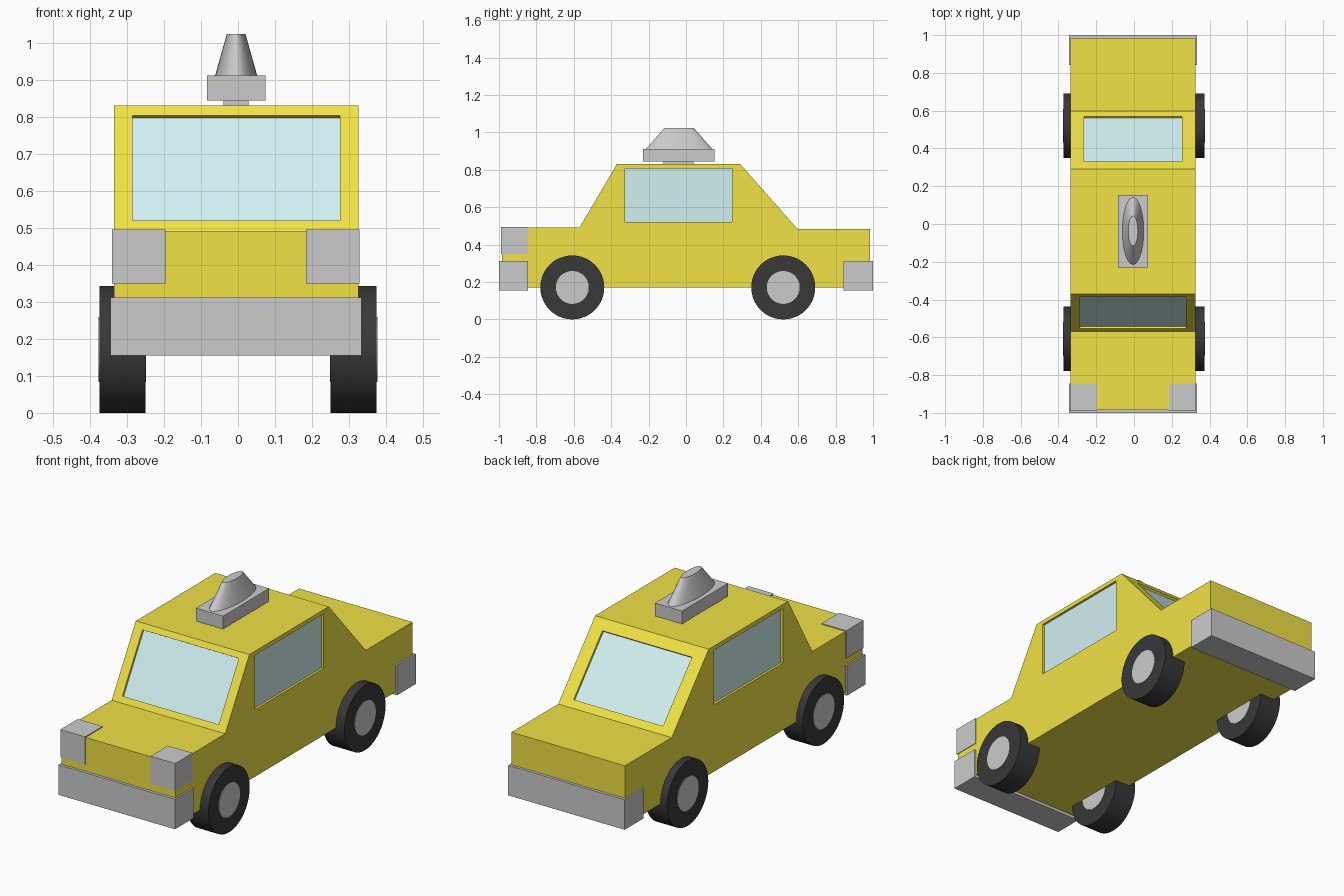
import bpy, bmesh, math
from mathutils import Vector, Matrix

if "Cube" in bpy.data.objects:
    bpy.data.objects.remove(bpy.data.objects["Cube"])

CX = -0.005  # body centre line


def material(name, rgb):
    m = bpy.data.materials.new(name)
    m.diffuse_color = (*rgb, 1)
    m.use_nodes = True
    m.node_tree.nodes["Principled BSDF"].inputs["Base Color"].default_value = m.diffuse_color
    return m


YELLOW = material("yellow_paint", (0.87, 0.76, 0.06))
BLACK = material("black_rubber", (0.04, 0.04, 0.04))
GLASS = material("window_glass", (0.64, 0.87, 0.88))


def add_object(name, bm, mat=None):
    bmesh.ops.recalc_face_normals(bm, faces=bm.faces)
    mesh = bpy.data.meshes.new(name)
    bm.to_mesh(mesh)
    bm.free()
    ob = bpy.data.objects.new(name, mesh)
    bpy.context.collection.objects.link(ob)
    if mat:
        mesh.materials.append(mat)
    return ob


def slab(name, centre, axes, size, mat=None):
    """Box with given axis directions and full sizes."""
    bm = bmesh.new()
    bmesh.ops.create_cube(bm, size=1)
    rot = Matrix(axes).transposed().to_4x4()
    bm.transform(Matrix.Translation(centre) @ rot @ Matrix.Diagonal((*size, 1)))
    return add_object(name, bm, mat)


def box(name, x, y, z, mat=None):
    """Box from (min, max) ranges."""
    centre = [(a + b) / 2 for a, b in (x, y, z)]
    size = [b - a for a, b in (x, y, z)]
    return slab(name, centre, [(1, 0, 0), (0, 1, 0), (0, 0, 1)], size, mat)


def cylinder_x(name, x, y, z, r, mat=None):
    bpy.ops.mesh.primitive_cylinder_add(
        vertices=48, radius=r, depth=x[1] - x[0],
        location=((x[0] + x[1]) / 2, y, z), rotation=(0, math.pi / 2, 0))
    ob = bpy.context.object
    ob.name = name
    if mat:
        ob.data.materials.append(mat)
    bpy.ops.object.shade_smooth_by_angle(angle=math.radians(30))


# Body: side profile extruded across the width
profile = [(-0.985, 0.17), (-0.985, 0.49), (-0.57, 0.49), (-0.37, 0.83),
           (0.29, 0.83), (0.597, 0.483), (0.985, 0.483), (0.985, 0.17)]
bm = bmesh.new()
face = bm.faces.new([bm.verts.new((CX - 0.33, y, z)) for y, z in profile])
ext = bmesh.ops.extrude_face_region(bm, geom=[face])
bmesh.ops.translate(bm, vec=(0.66, 0, 0),
                    verts=[v for v in ext["geom"] if isinstance(v, bmesh.types.BMVert)])
body = add_object("body", bm, YELLOW)


# Windows: shallow recess cut in the body, with a glass pane at the bottom
def window(name, centre, across, up, width, height):
    c, u, v = Vector(centre), Vector(across).normalized(), Vector(up).normalized()
    n = u.cross(v)
    axes = [u, v, n]
    cutter = slab(name + "_cutter", c + n * 0.0175, axes, (width, height, 0.065))
    cutter.hide_render = True
    cutter.hide_viewport = True
    cutter.display_type = 'WIRE'
    mod = body.modifiers.new(name, 'BOOLEAN')
    mod.operation = 'DIFFERENCE'
    mod.solver = 'EXACT'
    mod.object = cutter
    slab(name, c - n * 0.0185, axes, (width, height, 0.013), GLASS)


def sloped_window(name, low, high, across, width, t0, t1):
    a, b = Vector((CX, *low)), Vector((CX, *high))
    window(name, a.lerp(b, (t0 + t1) / 2), across, b - a, width,
           (b - a).length * (t1 - t0))


sloped_window("windscreen", profile[2], profile[3], (1, 0, 0), 0.56, 0.085, 0.92)
sloped_window("rear_window", profile[5], profile[4], (-1, 0, 0), 0.52, 0.09, 0.87)
for side, s in (("left", -1), ("right", 1)):
    window(side + "_window", (CX + s * 0.33, -0.039, 0.665), (0, s, 0), (0, 0, 1),
           0.572, 0.286)

# Bumpers
box("front_bumper", (-0.344, 0.334), (-1.0, -0.845), (0.155, 0.312))
box("rear_bumper", (-0.344, 0.334), (0.843, 1.0), (0.155, 0.312))

# Headlights
box("left_headlight", (-0.34, -0.196), (-0.99, -0.845), (0.35, 0.495))
box("right_headlight", (0.184, 0.328), (-0.99, -0.845), (0.35, 0.495))

# Wheels: tyre with a hub showing on both faces
for end, y in (("front", -0.608), ("rear", 0.52)):
    for side, s in (("left", -1), ("right", 1)):
        x = sorted((s * 0.25, s * 0.374))
        cylinder_x(f"{end}_{side}_tyre", x, y, 0.171, 0.171, BLACK)
        cylinder_x(f"{end}_{side}_hub", (x[0] - 0.002, x[1] + 0.002), y, 0.171, 0.088)

# Roof light: post, base and oval tapered lamp
box("roof_light_post", (CX - 0.034, CX + 0.034), (-0.12, 0.04), (0.82, 0.85))
box("roof_light_base", (CX - 0.079, CX + 0.079), (-0.23, 0.153), (0.843, 0.911))
bpy.ops.mesh.primitive_cone_add(vertices=48, radius1=0.178, radius2=0.079, depth=0.113,
                                location=(CX, -0.037, 0.9665))
lamp = bpy.context.object
lamp.name = "roof_light_lamp"
lamp.data.transform(Matrix.Diagonal((0.32, 1, 1, 1)))
bpy.ops.object.shade_smooth_by_angle(angle=math.radians(30))
